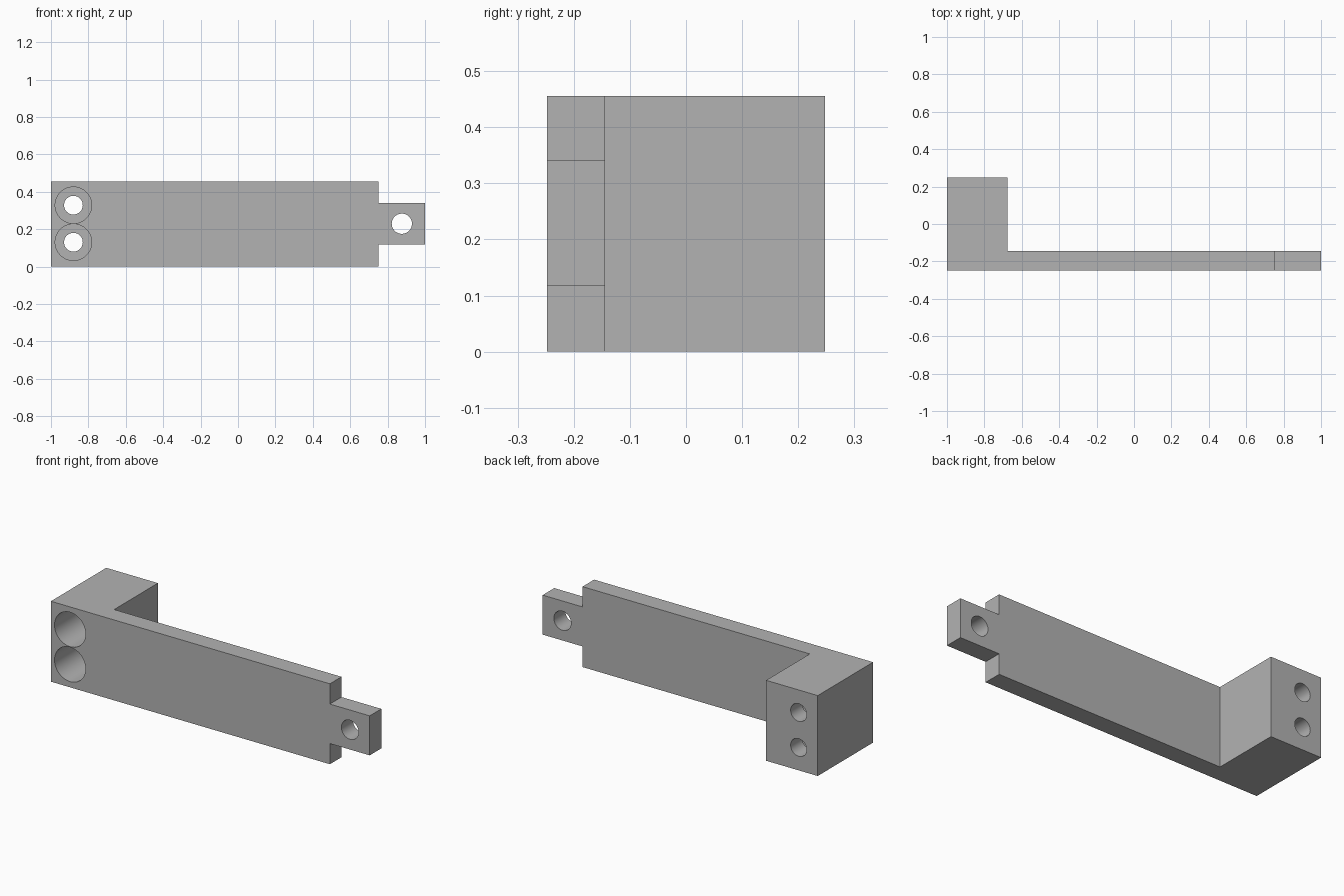
import bpy
import bmesh
import math
from mathutils import Matrix

cube = bpy.data.objects.get("Cube")
if cube:
    bpy.data.objects.remove(cube, do_unlink=True)

FRONT, BACK, PLATE_BACK = -0.248, 0.248, -0.144
HEIGHT = 0.456

grey = bpy.data.materials.new("plain grey")
grey.use_nodes = True
colour = (0.45, 0.45, 0.45, 1)
grey.diffuse_color = colour
grey.node_tree.nodes["Principled BSDF"].inputs["Base Color"].default_value = colour


def make_object(name, bm):
    bmesh.ops.recalc_face_normals(bm, faces=bm.faces)
    mesh = bpy.data.meshes.new(name)
    bm.to_mesh(mesh)
    bm.free()
    mesh.materials.append(grey)
    obj = bpy.data.objects.new(name, mesh)
    bpy.context.collection.objects.link(obj)
    return obj


def cut(target, cutter):
    mod = target.modifiers.new(cutter.name, "BOOLEAN")
    mod.operation = "DIFFERENCE"
    mod.solver = "EXACT"
    mod.object = cutter
    bpy.context.view_layer.objects.active = target
    bpy.ops.object.modifier_apply(modifier=mod.name)
    bpy.data.objects.remove(cutter, do_unlink=True)


def box_cutter(name, x0, x1, z0, z1):
    bm = bmesh.new()
    bmesh.ops.create_cube(bm, size=1)
    bmesh.ops.scale(bm, vec=(x1 - x0, 1, z1 - z0), verts=bm.verts)
    bmesh.ops.translate(bm, vec=((x0 + x1) / 2, 0, (z0 + z1) / 2), verts=bm.verts)
    return make_object(name, bm)


def bore_cutter(name, x, z, radius, y0, y1):
    bm = bmesh.new()
    bmesh.ops.create_cone(bm, cap_ends=True, segments=64, radius1=radius,
                          radius2=radius, depth=y1 - y0,
                          matrix=Matrix.Rotation(math.pi / 2, 4, "X"))
    bmesh.ops.translate(bm, vec=(x, (y0 + y1) / 2, z), verts=bm.verts)
    return make_object(name, bm)


# L-shaped body: long plate with a deep block at one end
outline = [(-1, FRONT), (1, FRONT), (1, PLATE_BACK),
           (-0.676, PLATE_BACK), (-0.676, BACK), (-1, BACK)]
bm = bmesh.new()
face = bm.faces.new([bm.verts.new((x, y, 0)) for x, y in outline])
raised = bmesh.ops.extrude_face_region(bm, geom=[face])["geom"]
bmesh.ops.translate(bm, vec=(0, 0, HEIGHT),
                    verts=[v for v in raised if isinstance(v, bmesh.types.BMVert)])
bracket = make_object("bracket_arm", bm)

# Notches that leave the narrow end tab
cut(bracket, box_cutter("lower_notch", 0.75, 1.2, -0.2, 0.117))
cut(bracket, box_cutter("upper_notch", 0.75, 1.2, 0.341, 0.7))

# Tab hole
cut(bracket, bore_cutter("tab_hole", 0.876, 0.229, 0.054, -0.4, 0))

# Counterbored block holes
for z in (0.13, 0.328):
    cut(bracket, bore_cutter("counterbore", -0.88, z, 0.0975, -0.4, 0.145))
    cut(bracket, bore_cutter("through_hole", -0.88, z, 0.05, 0, 0.4))

# Smooth bore walls, sharp edges elsewhere
bpy.ops.object.select_all(action="DESELECT")
bracket.select_set(True)
bpy.context.view_layer.objects.active = bracket
bpy.ops.object.shade_smooth_by_angle(angle=math.radians(30))
